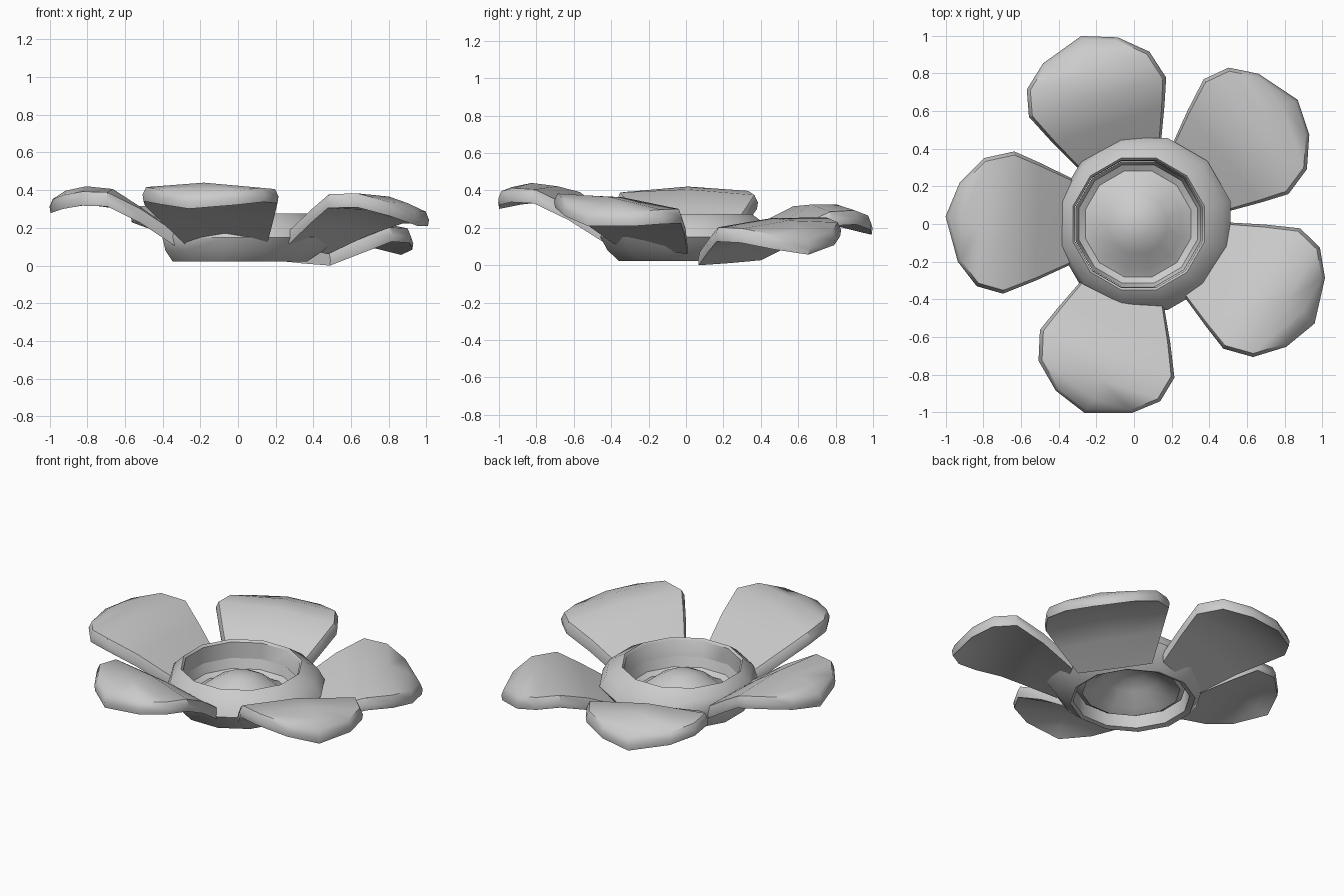
import bpy, bmesh
from math import sin, cos, pi, radians

if "Cube" in bpy.data.objects:
    bpy.data.objects.remove(bpy.data.objects["Cube"])

CX = 0.05  # flower axis


def finish(name, verts, faces):
    me = bpy.data.meshes.new(name)
    bm = bmesh.new()
    vs = [bm.verts.new(v) for v in verts]
    for f in faces:
        bm.faces.new([vs[i] for i in f])
    bmesh.ops.remove_doubles(bm, verts=bm.verts, dist=0.0005)
    bmesh.ops.recalc_face_normals(bm, faces=bm.faces)
    bm.to_mesh(me)
    bm.free()
    ob = bpy.data.objects.new(name, me)
    bpy.context.collection.objects.link(ob)
    bpy.ops.object.select_all(action='DESELECT')
    ob.select_set(True)
    bpy.context.view_layer.objects.active = ob
    bpy.ops.object.shade_smooth_by_angle(angle=radians(40))
    return ob


def lathe(name, rings, closed, n=12):
    """Rings of (radius, z, centre x)."""
    verts = [(c + r * cos(2 * pi * (k + .5) / n), r * sin(2 * pi * (k + .5) / n), z)
             for r, z, c in rings for k in range(n)]
    m = len(rings)
    faces = []
    for i in range(m if closed else m - 1):
        j = (i + 1) % m
        for k in range(n):
            l = (k + 1) % n
            faces.append((i * n + k, i * n + l, j * n + l, j * n + k))
    return verts, faces


# Rounded cup wall
v, f = lathe("cup", [(.37, .022, .01), (.435, .08, .035), (.473, .15, .055),
                     (.44, .22, .047), (.362, .275, .025), (.35, .262, .025),
                     (.345, .03, .02)], True)
finish("cup_ring", v, f)

# Dished floor rising to a dome in the middle, open underneath
bowl = [(.344, .16), (.325, .1), (.29, .08), (.24, .105), (.16, .17), (.08, .21)]
v, f = lathe("dome", [(r, z, .022) for r, z in bowl], False)
v.append((.022, 0, .22))
o = (len(bowl) - 1) * 12
f += [(o + k, o + (k + 1) % 12, len(v) - 1) for k in range(12)]
finish("centre_dome", v, f)

# Petal rows: right edge (u, v), left edge (u, v)
ROWS = [((.375, -.24), (.375, .21)), ((.55, -.325), (.57, .30)),
        ((.685, -.385), (.745, .37)), ((.845, -.35), (.885, .33)),
        ((.975, -.22), (.985, .20))]
TIP = (1.05, -.04)
PROFILE = [(.36, .16), (.42, .19), (.55, .285), (.70, .38), (.85, .393), (.97, .375), (1.06, .345)]
LIFT = [0, .01, .02, .025, .02]


def height(u):
    for (a, za), (b, zb) in zip(PROFILE, PROFILE[1:]):
        if u <= b:
            return za + (zb - za) * (u - a) / (b - a)
    return PROFILE[-1][1]


def petal(name, angle, base, slope, lateral):
    ca, sa = cos(radians(angle)), sin(radians(angle))

    def place(u, w, z):
        z += base + slope * (u - .4) + lateral * w
        return (CX + u * ca - w * sa, u * sa + w * ca, max(z, 0))

    verts, faces = [], []
    for inset, drop in ((.95, 0), (1, .04), (.985, .075)):   # top, rim, underside
        for ((ua, wa), (ub, wb)), up in zip(ROWS, LIFT):
            um, wm = (ua + ub) / 2, (wa + wb) / 2
            for u, w, lift in ((ua, wa, 0), (um, wm, up), (ub, wb, 0)):
                s = .7 + (u - .7) * inset if u > .7 else u
                verts.append(place(s, w * inset, height(u) - drop + lift))
        verts.append(place(.7 + (TIP[0] - .7) * inset, TIP[1], height(TIP[0]) - drop))
    size = 16
    for o in (0, 2 * size):
        for r in range(4):
            for c in range(2):
                i = o + r * 3 + c
                faces.append((i, i + 1, i + 4, i + 3))
        faces += [(o + 12, o + 13, o + 15), (o + 13, o + 14, o + 15)]
    rim = [0, 3, 6, 9, 12, 15, 14, 11, 8, 5, 2, 1]
    for o in (0, size):
        for a, b in zip(rim, rim[1:] + rim[:1]):
            faces.append((o + a, o + b, o + size + b, o + size + a))
    finish(name, verts, faces)


# Five petals, each bent a little differently: angle, base shift, slope, sideways tilt
petal("petal_left", 180, .005, 0, 0)
petal("petal_front", 255, .015, .02, 0)
petal("petal_right", 332, -.01, -.09, -.12)
petal("petal_rear_right", 41, -.085, -.2, .07)
petal("petal_back", 110.5, -.045, -.1, .03)
